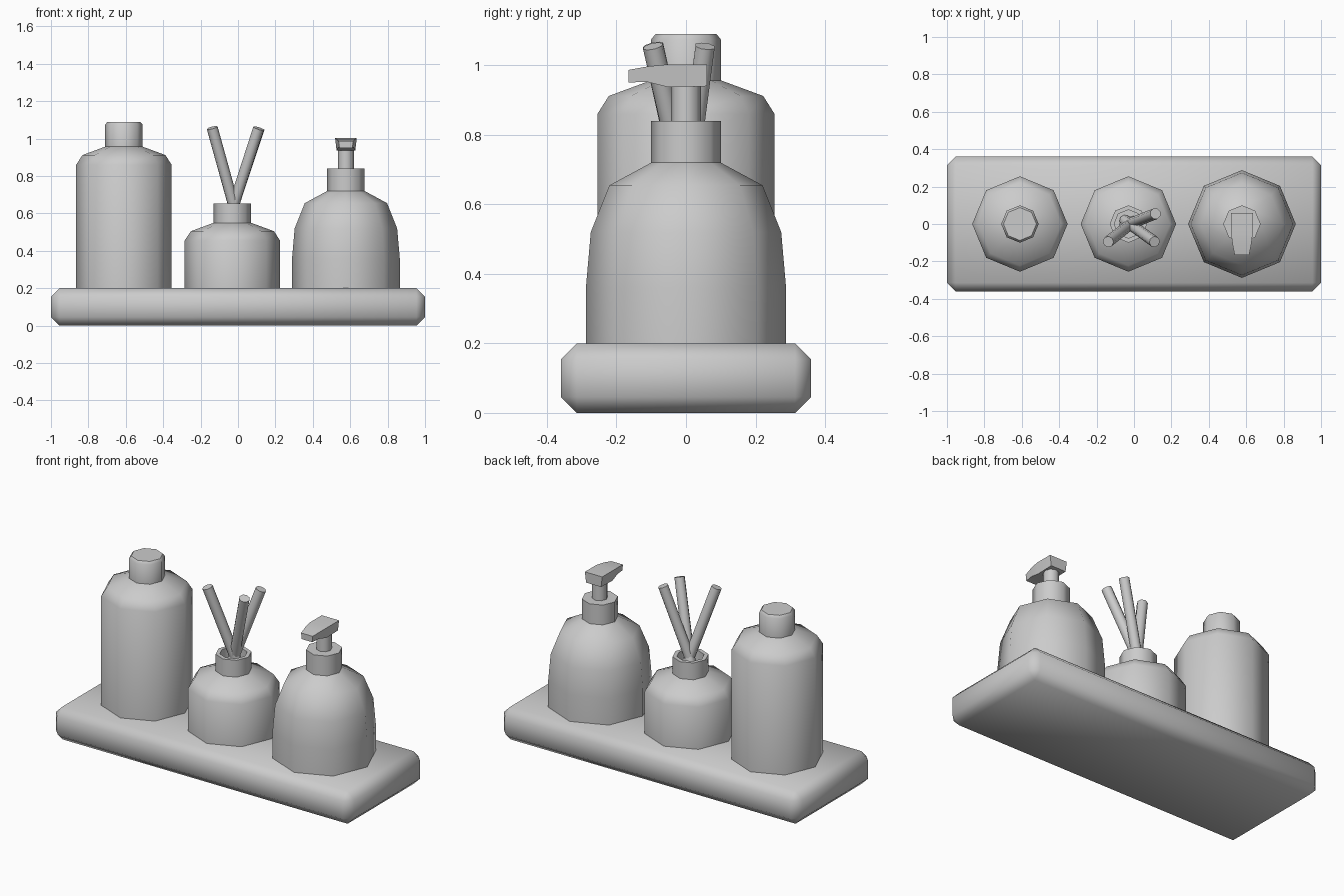
import bpy, bmesh
from math import cos, sin, pi, radians
from mathutils import Vector

if "Cube" in bpy.data.objects:
    bpy.data.objects.remove(bpy.data.objects["Cube"])


def finish(name, bm, angle=50):
    bmesh.ops.recalc_face_normals(bm, faces=bm.faces)
    me = bpy.data.meshes.new(name)
    bm.to_mesh(me)
    bm.free()
    ob = bpy.data.objects.new(name, me)
    bpy.context.collection.objects.link(ob)
    bpy.ops.object.select_all(action='DESELECT')
    ob.select_set(True)
    bpy.context.view_layer.objects.active = ob
    bpy.ops.object.shade_smooth_by_angle(angle=radians(angle))
    return ob


def loft(name, rings):
    """Skin a list of equal-length point rings and cap both ends."""
    bm = bmesh.new()
    rows = [[bm.verts.new(p) for p in r] for r in rings]
    n = len(rows[0])
    for a, b in zip(rows, rows[1:]):
        for i in range(n):
            j = (i + 1) % n
            bm.faces.new((a[i], a[j], b[j], b[i]))
    bm.faces.new(rows[0])
    bm.faces.new(rows[-1])
    return finish(name, bm)


def lathe(name, x, profile, n=8):
    return loft(name, [[(x + r * cos(2 * pi * i / n), r * sin(2 * pi * i / n), z)
                        for i in range(n)] for r, z in profile])


def rod(name, a, b, r, n=8):
    a, b = Vector(a), Vector(b)
    q = (b - a).to_track_quat('Z', 'Y')
    return loft(name, [[p + q @ Vector((r * cos(2 * pi * i / n), r * sin(2 * pi * i / n), 0))
                        for i in range(n)] for p in (a, b)])


# Tray with chamfered edges
bm = bmesh.new()
bmesh.ops.create_cube(bm, size=1)
for v in bm.verts:
    v.co = (v.co.x * 2, v.co.y * 0.72, v.co.z * 0.2 + 0.1)
bmesh.ops.bevel(bm, geom=bm.edges[:], offset=0.046, segments=1, affect='EDGES')
finish("tray", bm)

# Tall bottle with cap
lathe("tall_bottle", -0.61, [(0.255, 0.2), (0.255, 0.86), (0.222, 0.912), (0.1, 0.957),
                             (0.1, 1.075), (0.088, 1.09)])

# Reed diffuser jar with an open neck
lathe("diffuser_jar", -0.03, [(0.255, 0.2), (0.255, 0.455), (0.222, 0.505), (0.1, 0.55),
                              (0.1, 0.652), (0.076, 0.652), (0.076, 0.56)])

# Reeds
reeds = [((-0.05, -0.01, 0.56), (0.115, 0.055, 1.055)),
         ((-0.05, 0.02, 0.56), (0.11, -0.095, 1.055)),
         ((0.0, 0.015, 0.56), (-0.138, -0.095, 1.058))]
for k, (a, b) in enumerate(reeds):
    rod(f"reed_{k + 1}", a, b, 0.03)

# Soap dispenser body, collar and stem
px = 0.577
lathe("soap_bottle", px, [(0.288, 0.2), (0.288, 0.36), (0.274, 0.52), (0.22, 0.655),
                          (0.1, 0.72), (0.1, 0.84)])
lathe("pump_stem", px, [(0.043, 0.83), (0.043, 0.95)])

# Pump head, tapering to the spout: y, top and bottom half width, top and bottom z
head = [(0.06, 0.058, 0.05, 1.003, 0.94), (-0.05, 0.058, 0.05, 1.003, 0.937),
        (-0.11, 0.05, 0.042, 0.997, 0.952), (-0.165, 0.039, 0.035, 0.987, 0.951)]
loft("pump_head", [[(px - t, y, zt), (px + t, y, zt), (px + b, y, zb), (px - b, y, zb)]
                   for y, t, b, zt, zb in head])
